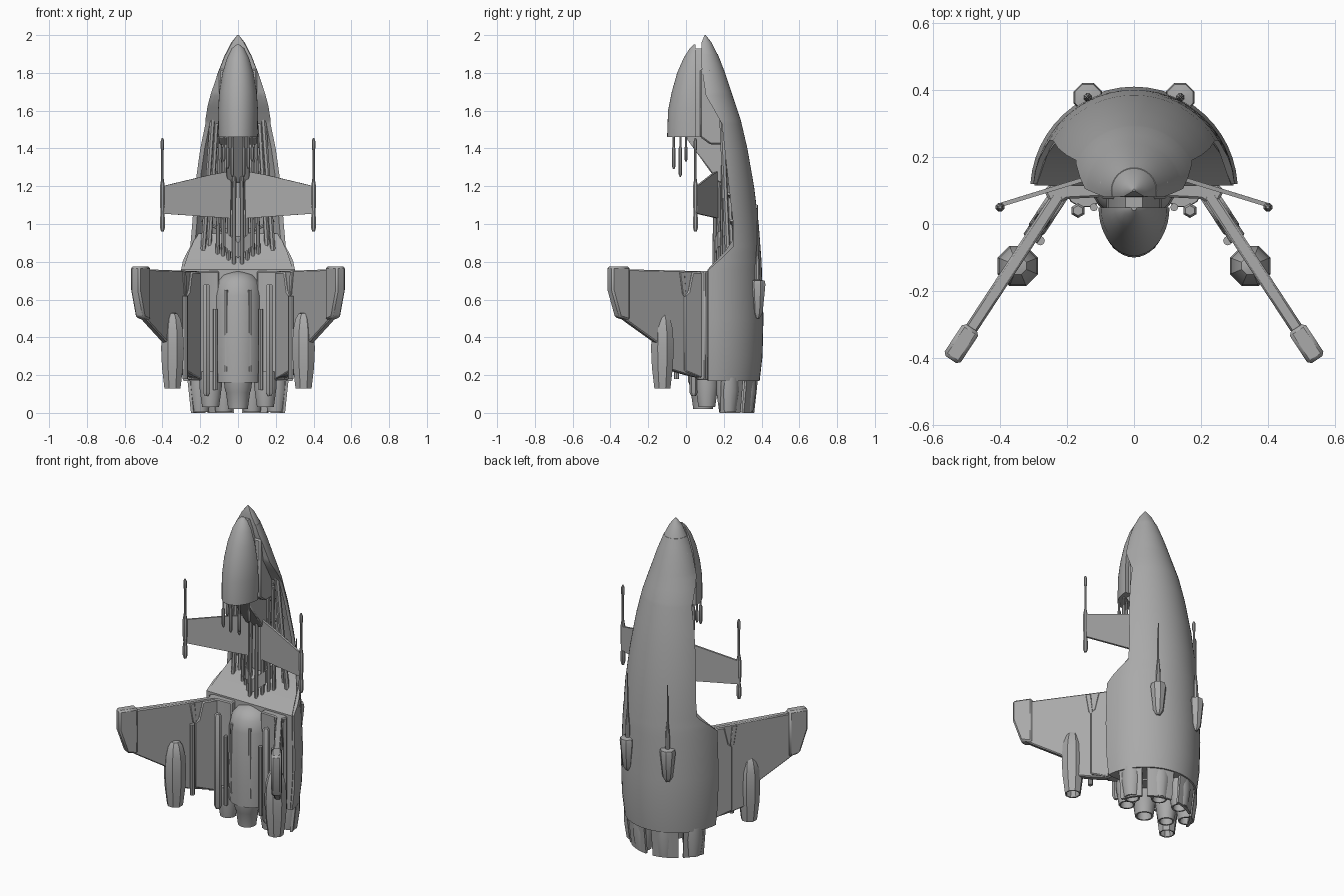
import bpy, bmesh, math
from mathutils import Vector

if "Cube" in bpy.data.objects:
    bpy.data.objects.remove(bpy.data.objects["Cube"])

grey = bpy.data.materials.new("hull grey")
grey.use_nodes = True
grey.diffuse_color = (0.4, 0.4, 0.4, 1)
grey.node_tree.nodes["Principled BSDF"].inputs["Base Color"].default_value = grey.diffuse_color


def finish(name, bm, mirror=False, bevel=0):
    bmesh.ops.recalc_face_normals(bm, faces=bm.faces)
    mesh = bpy.data.meshes.new(name)
    bm.to_mesh(mesh)
    bm.free()
    mesh.materials.append(grey)
    ob = bpy.data.objects.new(name, mesh)
    bpy.context.collection.objects.link(ob)
    bpy.ops.object.select_all(action="DESELECT")
    ob.select_set(True)
    bpy.context.view_layer.objects.active = ob
    bpy.ops.object.shade_smooth_by_angle(angle=math.radians(35))
    if bevel:
        mod = ob.modifiers.new("bevel", "BEVEL")
        mod.width, mod.segments = bevel, 1
    if mirror:
        ob.modifiers.new("mirror", "MIRROR")
    return ob


def loft(name, rings, **kw):
    bm = bmesh.new()
    rows = [[bm.verts.new(p) for p in ring] for ring in rings]
    n = len(rows[0])
    for a, b in zip(rows, rows[1:]):
        for i in range(n):
            j = (i + 1) % n
            bm.faces.new((a[i], a[j], b[j], b[i]))
    bm.faces.new(rows[0])
    bm.faces.new(rows[-1])
    return finish(name, bm, **kw)


def lathe(name, x, y, profile, sides=12, **kw):
    angles = [2 * math.pi * (i + 0.5) / sides for i in range(sides)]
    return loft(name, [[(x + r * math.cos(a), y + r * math.sin(a), z) for a in angles]
                       for r, z in profile], **kw)


def prism(name, points, depth, **kw):
    depth = Vector(depth)
    points = [Vector(p) for p in points]
    return loft(name, [points, [p + depth for p in points]], **kw)


def rod(name, start, end, r, sides=8, mirror=True):
    start, end = Vector(start), Vector(end)
    d = (end - start).normalized()
    u = d.orthogonal().normalized()
    v = d.cross(u)
    ring = [r * (math.cos(2 * math.pi * i / sides) * u + math.sin(2 * math.pi * i / sides) * v)
            for i in range(sides)]
    return loft(name, [[p + o for o in ring] for p in (start, end)], mirror=mirror)


def lerp(table, z):
    for (z0, v0), (z1, v1) in zip(table, table[1:]):
        if z <= z1:
            return v0 + (v1 - v0) * max(0, z - z0) / (z1 - z0)
    return table[-1][1]


# Curved back hull: an arc around a vertical axis, cut back at the front edge
AXIS = 0.1
radius = [(.17, .29), (.3, .305), (.5, .31), (.8, .3), (1, .285), (1.2, .26), (1.4, .225),
          (1.55, .19), (1.7, .14), (1.8, .107), (1.9, .068), (1.96, .038), (2, .006)]
edge = [(.17, .12), (.76, .12), (.83, .2), (.88, .25), (1, .25), (1.3, .215), (1.53, .19),
        (1.62, .14), (1.68, .105), (1.85, .08), (2, .08)]


def arc(z, shrink, front, steps=24):
    r = max(lerp(radius, z) - shrink, 0.004)
    a = math.asin(max(-0.5, min(0.95, (front - AXIS) / r)))
    return [(r * math.cos(t), AXIS + r * math.sin(t), z)
            for t in (a + (math.pi - 2 * a) * i / steps for i in range(steps + 1))]


levels = sorted({z for z, _ in radius + edge})
loft("hull_shell", [arc(z, 0, lerp(edge, z)) + arc(z, .02, lerp(edge, z))[::-1]
                    for z in levels if z < 1.95])
loft("hull_nose", [arc(z, .002, lerp(edge, z)) for z in levels if z > 1.5])
loft("lower_body", [arc(.17, .01, .115), arc(.4, .01, .115), arc(.76, .01, .115),
                    arc(.86, .015, .21), arc(.95, .015, .27)])

# Cockpit pod, neck and wedge under it
pod = [(1.46, .104, .15), (1.6, .106, .145), (1.7, .099, .125), (1.8, .082, .097),
       (1.88, .058, .062), (1.93, .032, .03), (1.95, .008, .01)]
loft("cockpit_pod", [[(w * math.cos(t), .05 - d * math.sin(t), z)
                      for t in (math.pi * i / 20 for i in range(21))] for z, w, d in pod])
loft("cockpit_neck", [[(s * w * .78, y, z) for s, y in ((-1, .04), (1, .04), (1, .14), (-1, .14))]
                      for z, w, d in pod[:-1]])
prism("cockpit_collar", [(-.1, .075, 1.46), (-.1, .13, 1.42), (-.1, .2, 1.42), (-.1, .2, 1.68),
                         (-.1, .13, 1.82), (-.1, .075, 1.82)], (.2, 0, 0), bevel=.008)
prism("neck_wedge", [(-.06, -.01, 1.47), (-.06, .17, 1.22), (-.06, .23, 1.22), (-.06, .2, 1.47)],
      (.12, 0, 0), bevel=.006)
for i, (x, y, z) in enumerate([(.055, -.065, 1.29), (.03, -.03, 1.25), (.075, .0, 1.33)]):
    lathe(f"probe_{i}", x, y, [(.004, z), (.01, z + .015), (.01, 1.4), (.006, 1.41), (.006, 1.47)],
          8, mirror=True)

# Spine, pipes and frame ribs inside the open hull
prism("spine", [(-.045, .2, .78), (.045, .2, .78), (.045, .3, .78), (-.045, .3, .78)], (0, 0, .68))
prism("spine_block", [(-.07, .17, .88), (0, .14, .82), (.07, .17, .88), (.07, .28, .9),
                      (-.07, .28, .9)], (0, 0, .08))
for i, (x, y) in enumerate([(.022, .15), (.05, .17), (.08, .19), (.11, .2)]):
    rod(f"inner_pipe_{i}", (x, y, .76), (x * .85, y + .01, 1.48), .011)
for i, (x0, x1, y) in enumerate([(.185, .135, .22), (.155, .115, .24)]):
    rod(f"frame_rib_{i}", (x0, y, .86), (x1, y - .03, 1.56), .014, 6)
for i in range(4):
    z = .98 + .14 * i
    rod(f"frame_brace_{i}", (.03, .25, z - .04), (.19 - .014 * i, .24 - .012 * i, z + .04), .009, 6)

# Canards with tip rods
prism("canard", [(.04, .161, 1.28), (.14, .13, 1.262), (.4, .05, 1.2), (.4, .05, 1.055),
                 (.04, .161, 1.03)], (.004, .012, 0), mirror=True)
lathe("canard_tip", .4, .05, [(.008, .96), (.014, .98), (.014, 1.03), (.01, 1.06), (.014, 1.1),
                              (.014, 1.2), (.007, 1.24), (.007, 1.39), (.01, 1.4),
                              (.01, 1.44), (.004, 1.455)], 8, mirror=True)


# Swept wings, each a vertical slab raked outward
def wing_slab(name, outline, thick, bevel):
    n = Vector((.836, .548, 0)) * thick
    pts = [Vector((.235 + .656 * (.07 - y), y, z)) - n / 2 for y, z in outline]
    prism(name, pts, n, mirror=True, bevel=bevel)


wing_slab("wing", [(.09, .75), (-.32, .76), (-.34, .5), (-.3, .47), (-.16, .37), (-.13, .24),
                   (.0, .2), (.09, .18)], .038, .006)
wing_slab("wing_collar", [(.1, .745), (.02, .745), (.0, .64), (-.02, .62), (-.02, .22),
                          (.1, .175)], .056, .006)
wing_slab("wing_rib", [(-.02, .745), (-.045, .745), (-.03, .63), (-.01, .6)], .05, .003)
wing_slab("wing_tip", [(-.31, .775), (-.405, .775), (-.405, .65), (-.365, .505), (-.31, .49)],
          .058, .01)
prism("wing_root", [(.1, .08, .175), (.2, .075, .175), (.24, .05, .175), (.27, .1, .175),
                    (.24, .13, .175), (.1, .13, .175)], (0, 0, .575), mirror=True, bevel=.006)
rod("wing_strut", (.28, -.05, .18), (.28, -.05, .62), .014)
lathe("wing_engine", .347, -.125, [(.032, .2), (.038, .13), (.046, .13), (.06, .24), (.065, .34),
                                   (.06, .44), (.045, .5), (.028, .525), (.01, .53)],
      8, mirror=True)

# Central tank with its arched backing
lathe("tank_arch", 0, .14, [(.13, .16), (.135, .3), (.13, .62), (.115, .69), (.08, .73),
                            (.02, .75)], 24)
lathe("central_tank", 0, .09, [(.035, .08), (.042, .02), (.052, .02), (.065, .11), (.07, .12),
                               (.08, .2), (.08, .58), (.07, .64), (.045, .685), (.01, .7)], 20)
rod("tank_rail", (.062, .03, .22), (.062, .03, .65), .009)
lathe("front_tube", .167, .04, [(.012, .09), (.022, .11), (.022, .67), (.015, .68)], 6, mirror=True)
rod("side_tube", (.12, .05, .12), (.12, .05, .55), .012)

# Engine nozzles and the curved vanes behind them
bell = [(.06, .19), (.062, .11), (.046, 0), (.037, 0), (.03, .08)]
for name, x, y, lift in (("outer_nozzle", .2, .22, .005), ("rear_nozzle", .075, .31, .005),
                         ("front_nozzle", .145, .11, .03)):
    lathe(name, x, y, [(r, z + lift) for r, z in bell], 12, mirror=True)
for name, a0, a1 in (("side_vane", 18, 46), ("rear_vane", 52, 85)):
    angles = [math.radians(a0 + (a1 - a0) * i / 6) for i in range(7)]
    loft(name, [[(r * math.cos(t), AXIS + r * math.sin(t), z) for t in angles] +
                [((r - .015) * math.cos(t), AXIS + (r - .015) * math.sin(t), z)
                 for t in reversed(angles)] for r, z in ((.262, 0), (.282, .18))], mirror=True)

# Back pods with long antennas
lathe("back_pod", .138, .378, [(.012, .5), (.03, .53), (.046, .68), (.042, .7), (.014, .705),
                               (.012, .8), (.005, .87), (.003, 1.1)], 8, mirror=True)
